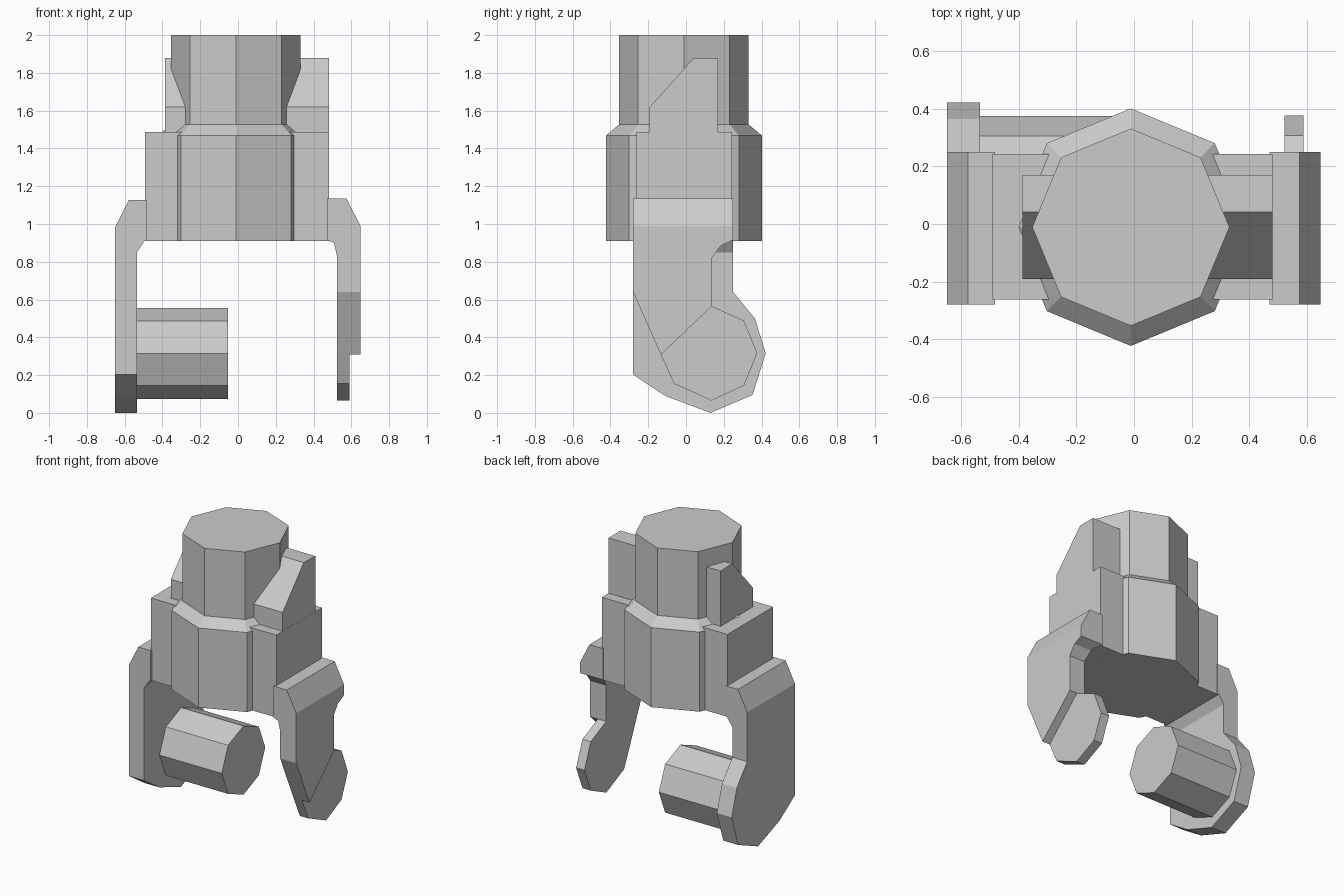
import bpy, bmesh, math

if "Cube" in bpy.data.objects:
    bpy.data.objects.remove(bpy.data.objects["Cube"])


def make_object(name, bm):
    bmesh.ops.recalc_face_normals(bm, faces=bm.faces)
    mesh = bpy.data.meshes.new(name)
    bm.to_mesh(mesh)
    bm.free()
    obj = bpy.data.objects.new(name, mesh)
    bpy.context.collection.objects.link(obj)
    return obj


def prism(name, profile, axis, lo, hi):
    """Extrude a (y, z) profile along x, or an (x, z) profile along y."""
    bm = bmesh.new()
    place = (lambda p, d: (d, *p)) if axis == 'x' else (lambda p, d: (p[0], d, p[1]))
    a = [bm.verts.new(place(p, lo)) for p in profile]
    b = [bm.verts.new(place(p, hi)) for p in profile]
    bm.faces.new(a)
    bm.faces.new(b)
    for i in range(len(a)):
        j = (i + 1) % len(a)
        bm.faces.new((a[i], a[j], b[j], b[i]))
    return make_object(name, bm)


def octagon(cx, cy, r):
    return [(cx + r * math.cos(i * math.pi / 4), cy + r * math.sin(i * math.pi / 4)) for i in range(8)]


def stacked_octagons(name, rings):
    bm = bmesh.new()
    loops = [[bm.verts.new((x, y, z)) for x, y in octagon(-0.011, -0.011, r)] for r, z in rings]
    bm.faces.new(loops[0])
    bm.faces.new(loops[-1])
    for a, b in zip(loops, loops[1:]):
        for i in range(8):
            j = (i + 1) % 8
            bm.faces.new((a[i], a[j], b[j], b[i]))
    return make_object(name, bm)


def arm(name, front, side, lo, hi):
    """Intersect the front silhouette with the side silhouette."""
    obj = prism(name, side, 'x', lo, hi)
    cutter = prism(name + "_cutter", front, 'y', -1, 1)
    cutter.hide_render = True
    mod = obj.modifiers.new("shape", 'BOOLEAN')
    mod.operation = 'INTERSECT'
    mod.solver = 'EXACT'
    mod.object = cutter
    bpy.context.view_layer.objects.active = obj
    bpy.ops.object.modifier_apply(modifier=mod.name)
    bpy.data.objects.remove(cutter)
    return obj


# Central barrel with wider collar and chamfered shoulder
stacked_octagons("barrel", [(0.413, 0.91), (0.413, 1.468), (0.343, 1.527), (0.343, 2.0)])

# Cross block behind the collar
prism("cross_block", [(-0.263, 0.91), (0.243, 0.91), (0.243, 1.488), (-0.263, 1.488)], 'x', -0.492, 0.482)

# Sloped rib running across the barrel
prism("sloped_rib", [(-0.192, 1.45), (-0.192, 1.62), (0.042, 1.88), (0.17, 1.877), (0.17, 1.45)],
      'x', -0.387, 0.481)

# Left arm with rounded foot
arm("left_arm",
    [(-0.484, 1.128), (-0.578, 1.128), (-0.65, 0.985), (-0.65, -0.1), (-0.535, -0.1),
     (-0.535, 0.85), (-0.495, 0.91), (-0.484, 0.91)],
    [(-0.28, 1.2), (-0.28, 0.203), (-0.11, 0.09), (0.13, 0.0), (0.352, 0.095), (0.422, 0.315),
     (0.365, 0.50), (0.25, 0.64), (0.25, 1.2)], -0.7, -0.4)

# Pin pointing inward from the left foot
prism("pin", octagon(0.135, 0.315, 0.241), 'x', -0.56, -0.052)

# Right arm with notched back edge
arm("right_arm",
    [(0.471, 1.134), (0.575, 1.134), (0.648, 0.99), (0.648, 0.1), (0.524, 0.1),
     (0.524, 0.83), (0.508, 0.90), (0.471, 0.915)],
    [(-0.28, 1.2), (-0.28, 0.64), (-0.133, 0.308), (0.137, 0.565), (0.137, 0.82),
     (0.185, 0.885), (0.25, 0.915), (0.25, 1.2)], 0.4, 0.7)

# Thinner rounded tip of the right arm
prism("right_tip", [(-0.133, 0.308), (-0.063, 0.155), (0.135, 0.065), (0.307, 0.145),
                    (0.377, 0.315), (0.307, 0.488), (0.137, 0.565)], 'x', 0.524, 0.589)
